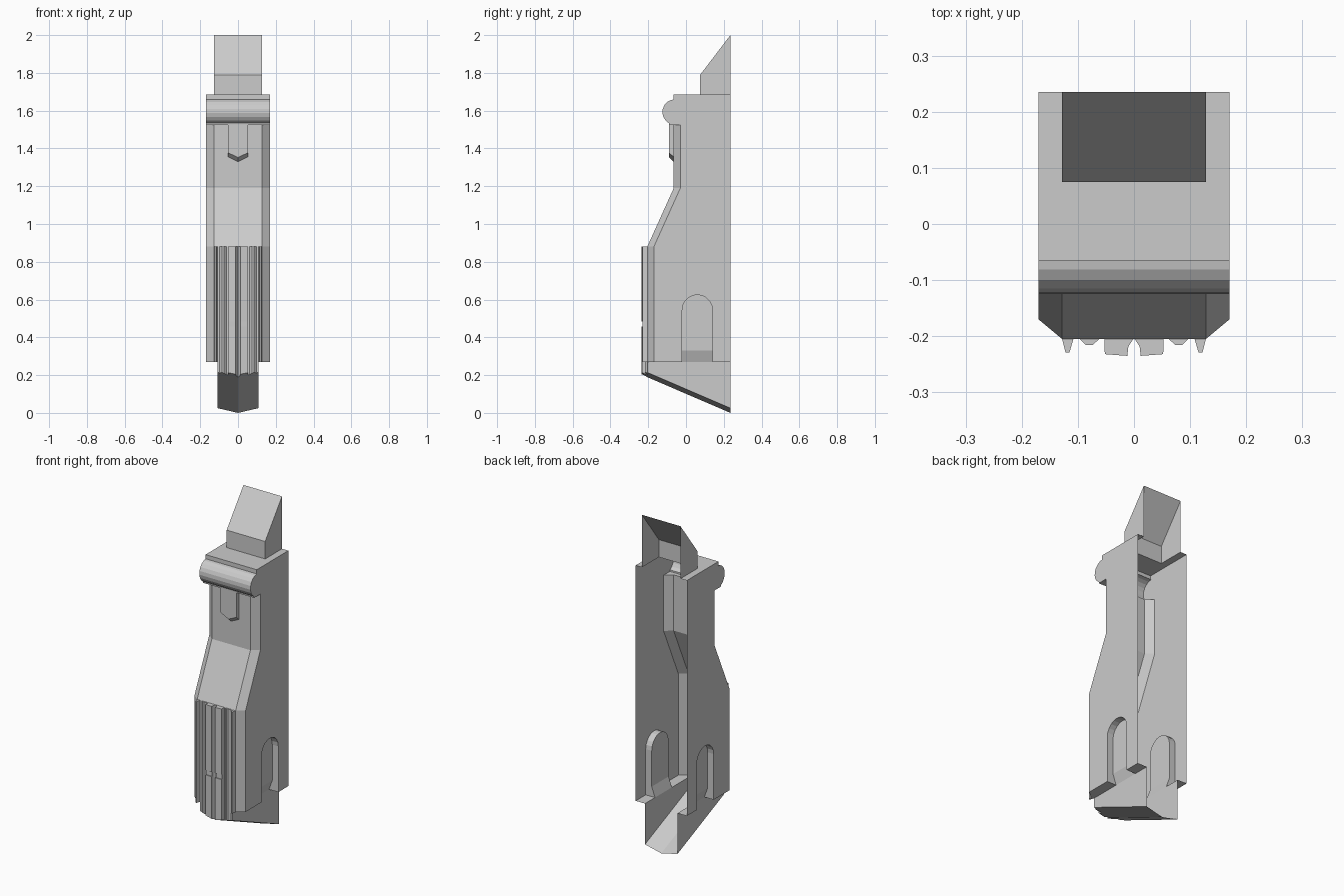
import bpy, bmesh, math
from mathutils import Vector

if "Cube" in bpy.data.objects:
    bpy.data.objects.remove(bpy.data.objects["Cube"])

BACK = 0.235      # open back plane
W, C = 0.17, 0.128  # half width, half width of the flat front
TIP = 0.108       # half width of the wedge tip


def sheet(name, mirrored=(), single=()):
    """Thin open or closed surface from polygons; 'mirrored' ones repeat at -x."""
    bm = bmesh.new()

    def add(poly):
        bm.faces.new([bm.verts.new(p) for p in poly])
    for poly in mirrored:
        add(poly)
        add([(-x, y, z) for x, y, z in reversed(poly)])
    for poly in single:
        add(poly)
    bmesh.ops.remove_doubles(bm, verts=bm.verts, dist=1e-5)
    bmesh.ops.recalc_face_normals(bm, faces=bm.faces)
    mid = sum((v.co.z for v in bm.verts)) / len(bm.verts)
    ref = Vector((0, BACK, mid))
    # keep normals pointing away from the hollow inside
    if sum(f.normal.dot(f.calc_center_median() - ref) * f.calc_area() for f in bm.faces) < 0:
        bmesh.ops.reverse_faces(bm, faces=bm.faces)
    me = bpy.data.meshes.new(name)
    bm.to_mesh(me)
    bm.free()
    ob = bpy.data.objects.new(name, me)
    bpy.context.collection.objects.link(ob)
    return ob


def strip(a, b):
    """Quads between two equally long point paths."""
    return [[a[i], a[i + 1], b[i + 1], b[i]] for i in range(len(a) - 1)]


def prism(profile, bottom, top):
    """Closed prism; bottom and top are heights or functions of x, y."""
    lo = [(x, y, bottom(x, y) if callable(bottom) else bottom) for x, y in profile]
    hi = [(x, y, top(x, y) if callable(top) else top) for x, y in profile]
    return [lo[::-1], hi] + strip(lo + lo[:1], hi + hi[:1])


def tip_z(x, y):
    """Height of the V-shaped sloping underside."""
    return 0.43 * (BACK - y) + 0.025 * abs(x) / TIP


# arch of the side recess
arch = [(0.06 + 0.08 * math.cos(math.pi * i / 10), 0.545 + 0.08 * math.sin(math.pi * i / 10))
        for i in range(11)]

# rounded lip below the top
lip = [(-0.09, 1.525)]
for i in range(9):
    a = math.radians(242 - i * 152 / 8)
    lip.append((-0.06 + 0.065 * math.cos(a), 1.593 + 0.067 * math.sin(a)))
lip += [(-0.065, 1.66), (-0.065, 1.685)]

# body shell: side walls, chamfers, stepped front
front = [(-0.205, 0.27), (-0.205, 0.88), (-0.065, 1.19), (-0.065, 1.525)]
edge = [(y + 0.035, z) for y, z in front]
side = [(BACK, 0.27), (0.14, 0.27)] + arch + [(-0.02, 0.27)] + edge + lip + [(BACK, 1.685)]
f_r = [(C, y, z) for y, z in front]
f_l = [(-C, y, z) for y, z in front]
e_r = [(W, y, z) for y, z in edge]
floors = [[(TIP, -0.205, 0.27), (C, -0.205, 0.27), (W, -0.17, 0.27), (W, -0.02, 0.27), (TIP, -0.02, 0.27)],
          [(TIP, 0.14, 0.27), (W, 0.14, 0.27), (W, BACK, 0.27), (TIP, BACK, 0.27)]]
top_side = [(C, 0.075, 1.685), (W, 0.075, 1.685), (W, BACK, 1.685), (C, BACK, 1.685)]
top_front = [(-W, -0.065, 1.685), (W, -0.065, 1.685), (W, 0.075, 1.685), (C, 0.075, 1.685),
             (-C, 0.075, 1.685), (-W, 0.075, 1.685)]
ledge = [(-W, -0.09, 1.525), (W, -0.09, 1.525), (W, -0.03, 1.525), (C, -0.065, 1.525),
         (-C, -0.065, 1.525), (-W, -0.03, 1.525)]
lip_faces = strip([(W, y, z) for y, z in lip], [(-W, y, z) for y, z in lip])
sheet("body_shell",
      [[(W, y, z) for y, z in side], top_side] + strip(f_r, e_r) + floors,
      strip(f_l, f_r) + lip_faces + [top_front, ledge])

# arched side recesses with a sloped foot
P = 0.13
rim = strip([(W, y, z) for y, z in arch], [(P, y, z) for y, z in arch])
cheeks = [[(W, y, 0.27), (TIP, y, 0.27), (P, y, 0.33), (P, y, 0.545), (W, y, 0.545)]
          for y in (-0.02, 0.14)]
panel = [(P, 0.14, 0.33)] + [(P, y, z) for y, z in arch] + [(P, -0.02, 0.33)]
foot = [(P, -0.02, 0.33), (P, 0.14, 0.33), (TIP, 0.14, 0.27), (TIP, -0.02, 0.27)]
sheet("side_recess", rim + cheeks + [panel, foot])

# wedge tip at the bottom, open to the back
def tp(x, y):
    return (x, y, tip_z(x, y))

sheet("wedge_tip",
      [[(TIP, -0.205, 0.27), tp(TIP, -0.205), tp(TIP, BACK), (TIP, BACK, 0.27)],
       [tp(0, -0.205), tp(TIP, -0.205), tp(TIP, BACK), tp(0, BACK)]],
      [[(-TIP, -0.205, 0.27), tp(-TIP, -0.205), tp(0, -0.205), tp(TIP, -0.205), (TIP, -0.205, 0.27)]])

# slanted top block, open at the back and below
sheet("top_block",
      [[(C, 0.075, 1.685), (C, BACK, 1.685), (C, BACK, 2.0), (C, 0.075, 1.79)]],
      strip([(-C, 0.075, 1.685), (-C, 0.075, 1.79), (-C, BACK, 2.0)],
            [(C, 0.075, 1.685), (C, 0.075, 1.79), (C, BACK, 2.0)]))

# pointed tab under the lip
tab = [(-0.052, 1.525), (-0.052, 1.355), (0, 1.33), (0.052, 1.355), (0.052, 1.525)]
outer = [(x, -0.09, z + (0.022 if z < 1.5 else 0)) for x, z in tab]
inner = [(x, -0.065, z) for x, z in tab]
sheet("front_tab", single=[outer] + strip(outer, inner))

# grip ribs on the lower front
centre = [(0.001, -0.205), (0.01, -0.218), (0.012, -0.235), (0.052, -0.232), (0.053, -0.205)]
notch = [(x, max(y, -0.228)) for x, y in centre]
middle = [(0.062, -0.205), (0.074, -0.216), (0.086, -0.216), (0.097, -0.205)]
outside = [(0.108, -0.205), (0.115, -0.229), (0.122, -0.229), (0.128, -0.205)]
sheet("centre_rib_upper", prism(centre, 0.485, 0.88))
sheet("centre_rib_notch", prism(notch, 0.457, 0.485))
sheet("centre_rib_lower", prism(centre, tip_z, 0.457))
sheet("middle_rib", prism(middle, tip_z, 0.88))
sheet("outer_rib", prism(outside, 0.27, 0.88))
